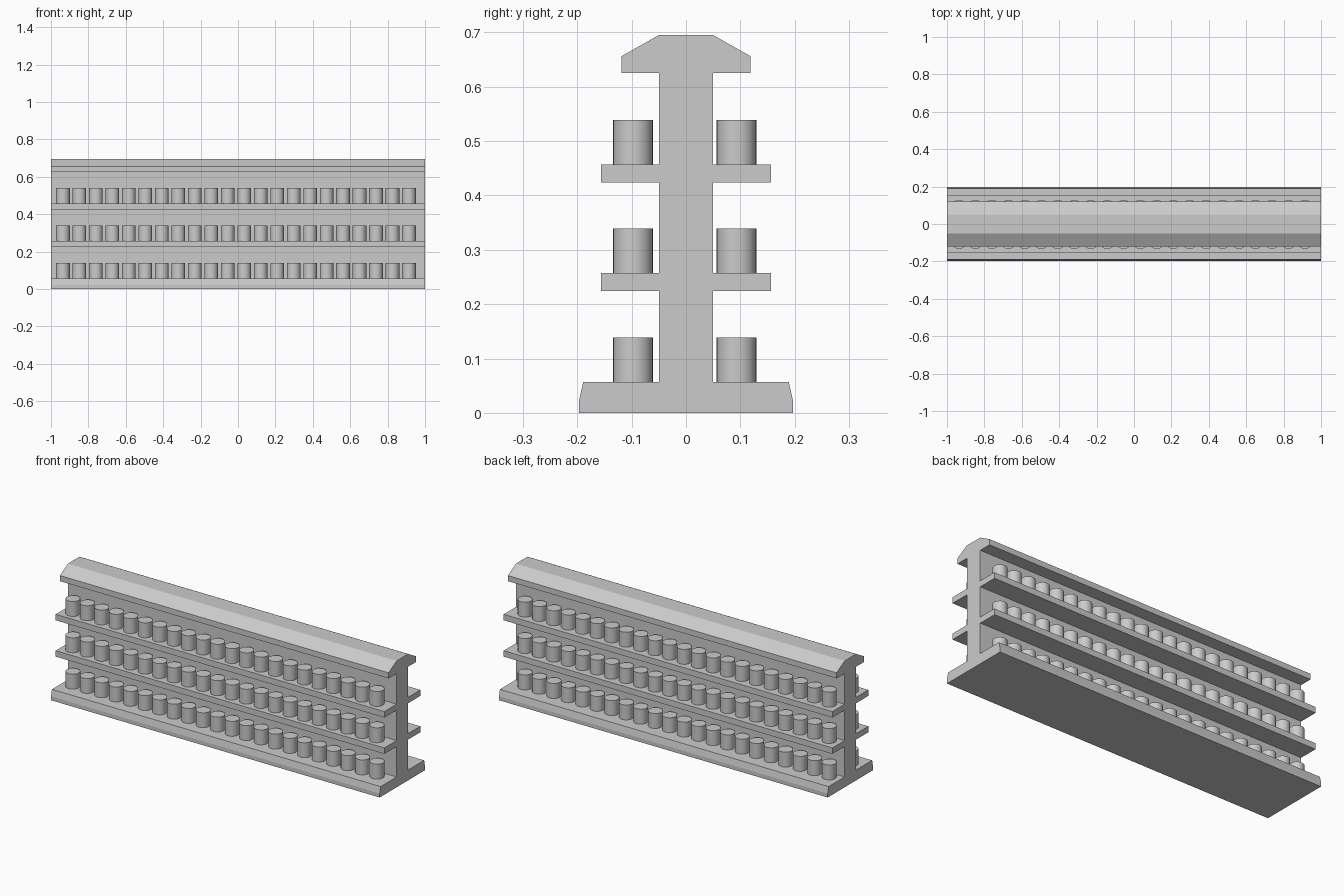
import bpy
import bmesh
from math import radians
from mathutils import Matrix, Vector

cube = bpy.data.objects.get("Cube")
if cube:
    bpy.data.objects.remove(cube, do_unlink=True)

grey = bpy.data.materials.new("light grey")
grey.use_nodes = True
colour = (0.6, 0.6, 0.6, 1)
grey.diffuse_color = colour
grey.node_tree.nodes["Principled BSDF"].inputs["Base Color"].default_value = colour

SPINE = 0.05
SHELF_TOPS = (0.257, 0.457)
SHELF_THICK = 0.033
BASE_TOP = 0.057


def finish(bm, name):
    bmesh.ops.recalc_face_normals(bm, faces=bm.faces)
    mesh = bpy.data.meshes.new(name)
    bm.to_mesh(mesh)
    bm.free()
    mesh.materials.append(grey)
    obj = bpy.data.objects.new(name, mesh)
    bpy.context.collection.objects.link(obj)
    return obj


# Shelf body: half outline from base to cap, mirrored and extruded along x
half = [(0.197, 0), (0.197, 0.022), (0.189, BASE_TOP), (SPINE, BASE_TOP)]
for top in SHELF_TOPS:
    low = top - SHELF_THICK
    half += [(SPINE, low), (0.156, low), (0.156, top), (SPINE, top)]
half += [(SPINE, 0.625), (0.119, 0.625), (0.119, 0.656), (SPINE, 0.695)]
outline = half + [(-y, z) for y, z in reversed(half)]

bm = bmesh.new()
end = bm.faces.new([bm.verts.new((-1, y, z)) for y, z in outline])
extruded = bmesh.ops.extrude_face_region(bm, geom=[end], use_keep_orig=True)
moved = [v for v in extruded["geom"] if isinstance(v, bmesh.types.BMVert)]
bmesh.ops.translate(bm, verts=moved, vec=(2, 0, 0))
finish(bm, "shelf_body")

# Cans: one row per shelf on each side
HEIGHT, RADIUS, COUNT, PITCH = 0.082, 0.0365, 22, 0.0881
for side, y in (("front", -0.0975), ("back", 0.093)):
    for level, z in enumerate((BASE_TOP, *SHELF_TOPS), 1):
        bm = bmesh.new()
        for i in range(COUNT):
            place = Vector((-0.936 + i * PITCH, y, z + HEIGHT / 2))
            bmesh.ops.create_cone(bm, cap_ends=True, segments=32, radius1=RADIUS,
                                  radius2=RADIUS, depth=HEIGHT,
                                  matrix=Matrix.Translation(place))
        row = finish(bm, f"{side}_can_row_{level}")
        bpy.ops.object.select_all(action="DESELECT")
        row.select_set(True)
        bpy.context.view_layer.objects.active = row
        bpy.ops.object.shade_smooth_by_angle(angle=radians(30))
